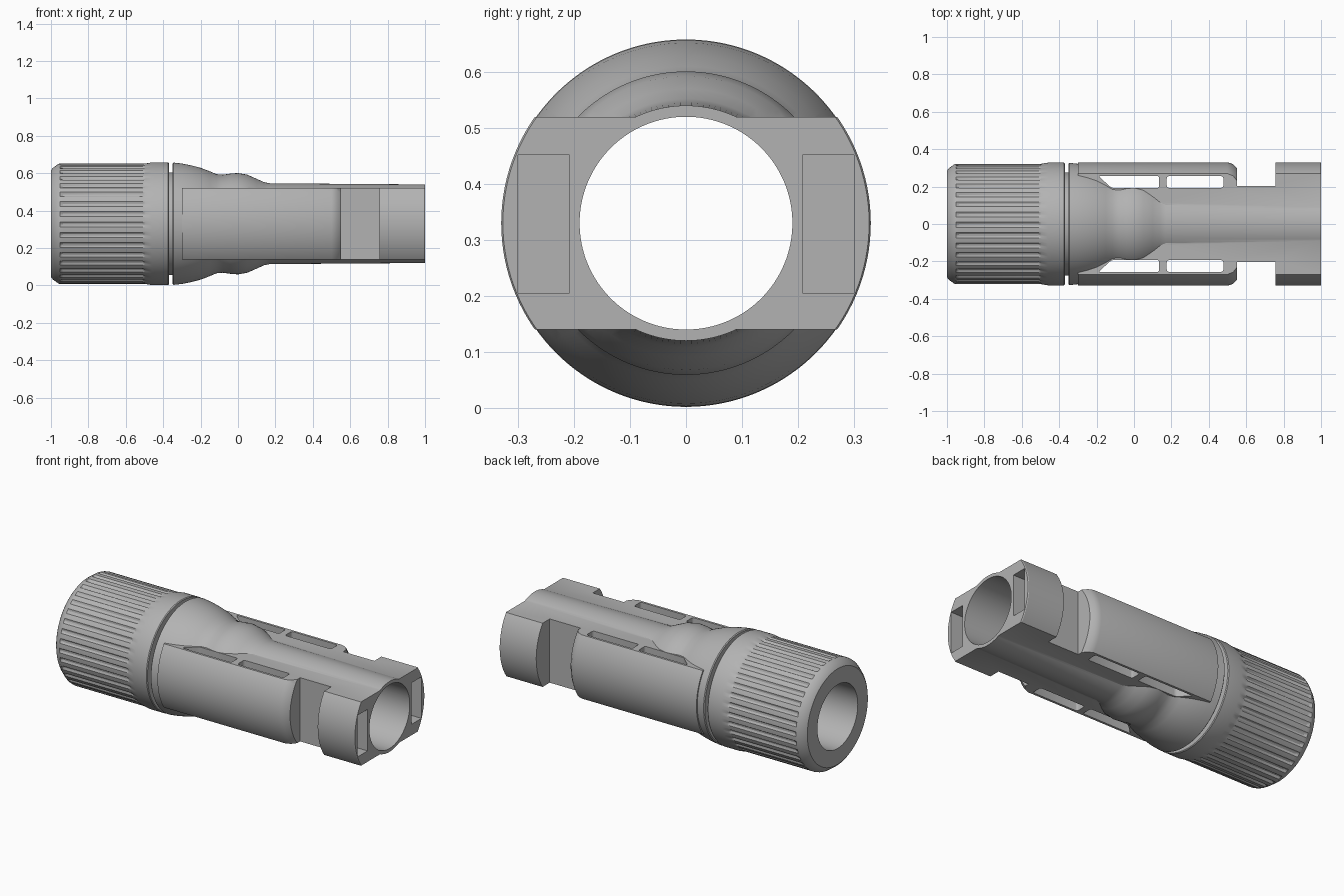
import bpy, bmesh, math

if "Cube" in bpy.data.objects:
    bpy.data.objects.remove(bpy.data.objects["Cube"], do_unlink=True)

AXIS = 0.33    # height of the long axis
BORE = 0.19

gray = bpy.data.materials.new("light gray plastic")
gray.use_nodes = True
gray.diffuse_color = (0.45, 0.45, 0.45, 1)
gray.node_tree.nodes["Principled BSDF"].inputs["Base Color"].default_value = (0.45, 0.45, 0.45, 1)


def finish(bm, name):
    bmesh.ops.recalc_face_normals(bm, faces=bm.faces)
    mesh = bpy.data.meshes.new(name)
    bm.to_mesh(mesh)
    bm.free()
    mesh.materials.append(gray)
    obj = bpy.data.objects.new(name, mesh)
    bpy.context.collection.objects.link(obj)
    return obj


def revolve(name, profile, steps=128, closed=False, shape=lambda x, r, i: r):
    """Spin (x, radius) points round the long axis, as a solid or a closed ring."""
    bm = bmesh.new()
    rings = []
    for x, r in profile:
        ring = []
        for i in range(steps):
            a, q = math.tau * i / steps, shape(x, r, i)
            ring.append(bm.verts.new((x, q * math.cos(a), AXIS + q * math.sin(a))))
        rings.append(ring)
    pairs = list(zip(rings, rings[1:]))
    if closed:
        pairs.append((rings[-1], rings[0]))
    else:
        bm.faces.new(rings[0])
        bm.faces.new(rings[-1])
    for a, b in pairs:
        for i in range(steps):
            j = (i + 1) % steps
            bm.faces.new((a[i], a[j], b[j], b[i]))
    return finish(bm, name)


def prism(name, outline, z0, z1, side=1, rounding=0):
    """Extrude an (x, y) outline upward, with optional rounded upright edges."""
    bm = bmesh.new()
    face = bm.faces.new([bm.verts.new((x, y * side, z0)) for x, y in outline])
    top = bmesh.ops.extrude_face_region(bm, geom=[face])["geom"]
    bmesh.ops.translate(bm, vec=(0, 0, z1 - z0),
                        verts=[v for v in top if isinstance(v, bmesh.types.BMVert)])
    if rounding:
        upright = [e for e in bm.edges if abs(e.verts[0].co.z - e.verts[1].co.z) > 0.01]
        bmesh.ops.bevel(bm, geom=upright, offset=rounding, segments=3,
                        profile=0.5, affect='EDGES')
    return finish(bm, name)


def rect(x0, x1, y0, y1):
    return [(x0, y0), (x1, y0), (x1, y1), (x0, y1)]


def combine(obj, other, operation):
    mod = obj.modifiers.new(operation, 'BOOLEAN')
    mod.operation, mod.object, mod.solver = operation, other, 'EXACT'
    bpy.context.view_layer.objects.active = obj
    bpy.ops.object.modifier_apply(modifier=mod.name)
    bpy.data.objects.remove(other, do_unlink=True)


def smooth(obj, angle):
    bpy.ops.object.select_all(action='DESELECT')
    obj.select_set(True)
    bpy.context.view_layer.objects.active = obj
    bpy.ops.object.shade_smooth_by_angle(angle=math.radians(angle))


# Grip nut: hollow ring with shallow lengthwise grooves
def grooves(x, r, i):
    return r - 0.01 if -0.95 < x < -0.5 and r > 0.3 and i % 6 < 2 else r


nut = revolve("grip_nut", [
    (-1, BORE), (-1, 0.285), (-0.99, 0.298), (-0.96, 0.32), (-0.951, 0.322),
    (-0.935, 0.322), (-0.51, 0.322), (-0.495, 0.322), (-0.46, 0.328),
    (-0.375, 0.328), (-0.37, 0.324), (-0.37, BORE)],
    steps=216, closed=True, shape=grooves)
smooth(nut, 30)

# Neck showing in the gap between nut and body
neck = revolve("neck", [(-0.372, BORE), (-0.372, 0.275), (-0.34, 0.275), (-0.34, BORE)],
               closed=True)
smooth(neck, 30)

# Flat-sided housing: wide cylinder trimmed top and bottom
body = revolve("connector_body", [(-0.3, 0.33), (0.5, 0.33), (0.53, 0.32), (0.555, 0.295),
                                  (0.56, 0.295), (0.75, 0.33), (0.995, 0.33), (1, 0.327)])
combine(body, prism("flat_trim", rect(-0.5, 1.2, -0.5, 0.5), AXIS - 0.19, AXIS + 0.19),
        'INTERSECT')

# Flared round core with a swollen collar that narrows into the tube
core = revolve("core", [
    (-0.35, 0.322), (-0.345, 0.327), (-0.3, 0.322), (-0.25, 0.312), (-0.2, 0.299),
    (-0.15, 0.28), (-0.115, 0.265), (-0.08, 0.262), (-0.04, 0.268), (0, 0.271),
    (0.05, 0.262), (0.1, 0.24), (0.14, 0.222), (0.17, 0.216), (1, 0.21)])
combine(body, core, 'UNION')
combine(body, revolve("bore", [(-1.2, BORE), (1.2, BORE)]), 'DIFFERENCE')

# Latch notches, long windows and end pockets on both sides
for side in (1, -1):
    cuts = [
        prism("notch", rect(0.552, 0.757, 0.203, 0.6), -0.2, 0.9, side),
        prism("long_window", rect(0.175, 0.478, 0.193, 0.256), -0.2, 0.9, side, 0.012),
        prism("slanted_window", [(-0.12, 0.193), (0.135, 0.193), (0.135, 0.256), (-0.19, 0.256)],
              -0.2, 0.9, side, 0.01),
        prism("pocket", rect(0.79, 1.1, 0.208, 0.3), AXIS - 0.125, AXIS + 0.122, side),
    ]
    for cut in cuts:
        combine(body, cut, 'DIFFERENCE')
smooth(body, 28)
